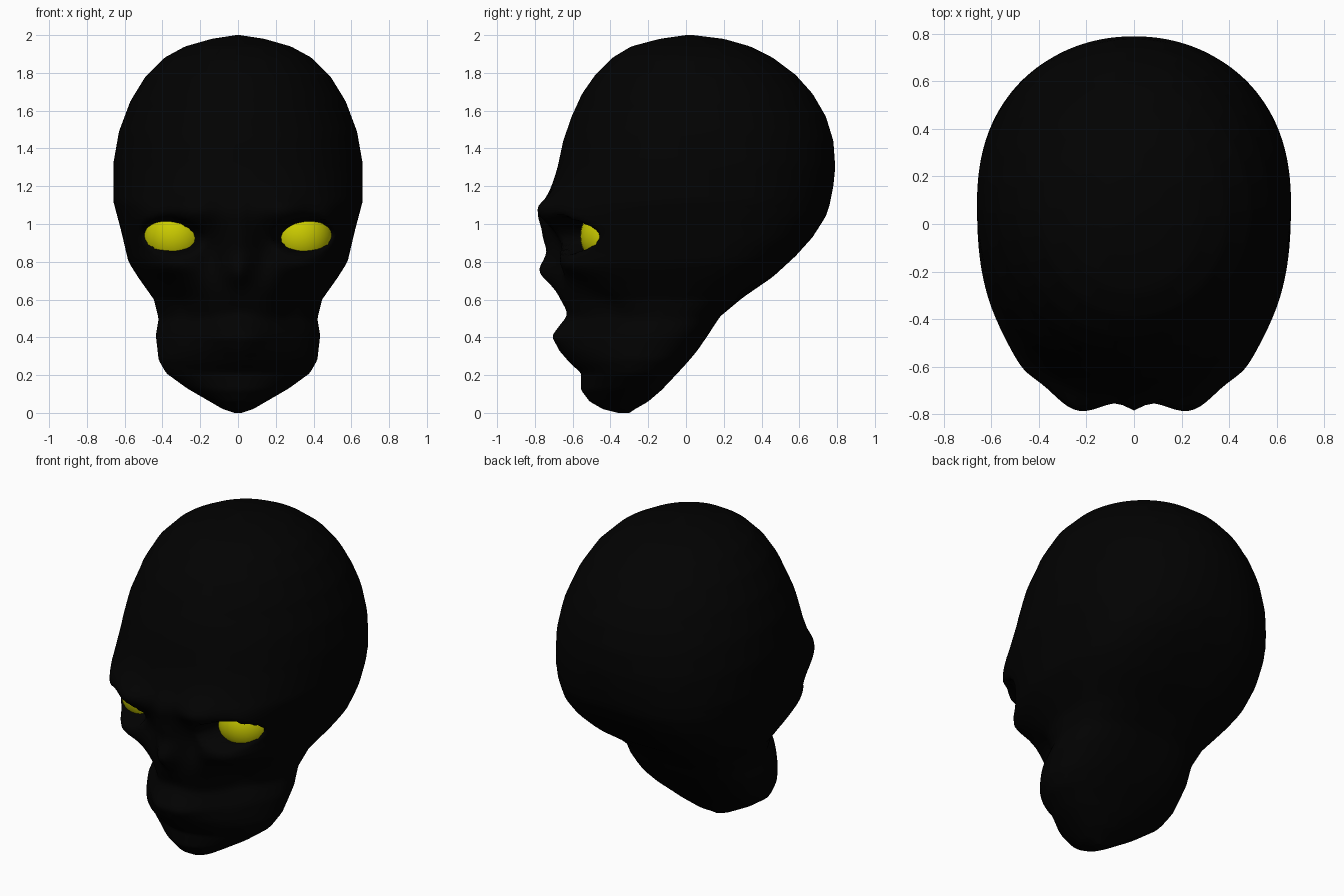
import bpy, bmesh, math
from math import sin, cos, pi, exp, radians

if "Cube" in bpy.data.objects:
    bpy.data.objects.remove(bpy.data.objects["Cube"])

# z, front y, back y
SIDE = [(0, -.36, -.30), (.02, -.44, -.27), (.06, -.51, -.20), (.12, -.555, -.13),
        (.21, -.555, -.045), (.27, -.62, .01), (.33, -.67, .06), (.41, -.69, .115),
        (.51, -.66, .18), (.61, -.67, .30), (.72, -.69, .46), (.83, -.71, .58),
        (.93, -.72, .67), (1.04, -.735, .74), (1.10, -.735, .76), (1.2, -.71, .78),
        (1.3, -.68, .79), (1.44, -.65, .78), (1.57, -.605, .74), (1.69, -.55, .67),
        (1.79, -.48, .58), (1.88, -.39, .46), (1.94, -.29, .34), (1.98, -.14, .2), (2, 0, .04)]
# z, half width
WIDTH = [(0, .02), (.02, .08), (.13, .27), (.21, .38), (.28, .42), (.41, .435), (.5, .42),
         (.6, .445), (.72, .53), (.8, .58), (.97, .62), (1.12, .66), (1.32, .66),
         (1.49, .63), (1.65, .57), (1.78, .49), (1.88, .39), (1.94, .28), (1.98, .14), (2, .01)]
# z, depth of widest point, squareness of the front and of the back
CENTRE = [(0, -.33, 2, 2), (.15, -.28, 1.75, 2.2), (.3, -.23, 1.6, 2.6), (.5, -.13, 1.45, 2.9),
          (.75, 0, 2.15, 2.9), (.9, .06, 2.5, 2.8), (1.1, .08, 2.5, 2.3), (1.3, .1, 2.2, 2.1),
          (1.6, .08, 2, 1.95), (2, .02, 2, 2)]


def sample(table, z):
    for a, b in zip(table, table[1:]):
        if z <= b[0]:
            t = (z - a[0]) / (b[0] - a[0])
            return [p + (q - p) * t for p, q in zip(a[1:], b[1:])]
    return table[-1][1:]


def bump(x, z, cx, cz, sx, sz):
    return exp(-((x - cx) / sx) ** 2 - ((z - cz) / sz) ** 2)


def relief(x, z):
    """Push of the face surface toward the back (positive = hollow)."""
    x = abs(x)
    d = -.08 * bump(x, z, .25, 1.07, .14, .08)        # brow ridges
    d -= .05 * bump(x, z, .47, 1.03, .08, .08)        # outer brow
    d -= .08 * bump(x, z, 0, .75, .06, .08)           # nose
    d -= .03 * bump(x, z, 0, .92, .05, .07)           # nose bridge
    d -= .045 * bump(x, z, 0, 1.05, .05, .09)         # centre of the brow
    d -= .06 * bump(x, z, .38, .78, .12, .06)         # cheekbones
    d += .05 * bump(x, z, .14, .84, .06, .12)         # beside the nose
    d += .06 * bump(x, z, .3, .57, .09, .1)           # hollow cheeks
    d += .03 * bump(x, z, 0, .53, .1, .06)            # mouth
    d -= .03 * bump(x, z, .08, .4, .1, .05)           # lower lip
    # slanted eye opening
    t = radians(8)
    u, v = x - .345, z - .94
    u, v = u * cos(t) + v * sin(t), -u * sin(t) + v * cos(t)
    r = (u / .145) ** 2 + (v / .083) ** 2
    d += .015 * exp(-(r / 2.5) ** 2) + .2 * exp(-r ** 4)
    return d


def material(name, colour):
    m = bpy.data.materials.new(name)
    m.diffuse_color = (*colour, 1)
    m.use_nodes = True
    m.node_tree.nodes["Principled BSDF"].inputs["Base Color"].default_value = m.diffuse_color
    return m


def finish(name, bm, mat):
    bmesh.ops.recalc_face_normals(bm, faces=bm.faces)
    for f in bm.faces:
        f.smooth = True
    me = bpy.data.meshes.new(name)
    bm.to_mesh(me)
    bm.free()
    me.materials.append(mat)
    ob = bpy.data.objects.new(name, me)
    bpy.context.collection.objects.link(ob)
    return ob


black = material("black", (.0005, .0005, .0005))
yellow = material("yellow", (.6, .6, .0))

# Skull: stacked oval sections with facial relief
RINGS, SEGS = 130, 160
bm = bmesh.new()
rings = []
for i in range(RINGS + 1):
    z = 1 - cos(pi * i / RINGS)
    front, back = sample(SIDE, z)
    w = sample(WIDTH, z)[0]
    c, p, q = sample(CENTRE, z)
    c = min(max(c, front + .01), back - .01)
    ring = []
    for k in range(SEGS):
        a = 2 * pi * k / SEGS
        e = 2 / (p if sin(a) < 0 else q)
        x = w * math.copysign(abs(cos(a)) ** e, cos(a))
        s = abs(sin(a)) ** e
        if sin(a) < 0:
            y = c - (c - front) * s
            y += relief(x, z) * min(1, s * 1.6)
        else:
            y = c + (back - c) * s
        ring.append(bm.verts.new((x, y, z)))
    rings.append(ring)
for lo, hi in zip(rings, rings[1:]):
    for k in range(SEGS):
        n = (k + 1) % SEGS
        bm.faces.new((lo[k], lo[n], hi[n], hi[k]))
bm.faces.new(rings[0])
bm.faces.new(rings[-1])
finish("skull", bm, black)

# Eyes
for side, name in ((-1, "right_eye"), (1, "left_eye")):
    bm = bmesh.new()
    bmesh.ops.create_uvsphere(bm, u_segments=32, v_segments=20, radius=.17)
    bmesh.ops.translate(bm, verts=bm.verts, vec=(side * .335, -.39, .935))
    finish(name, bm, yellow)
